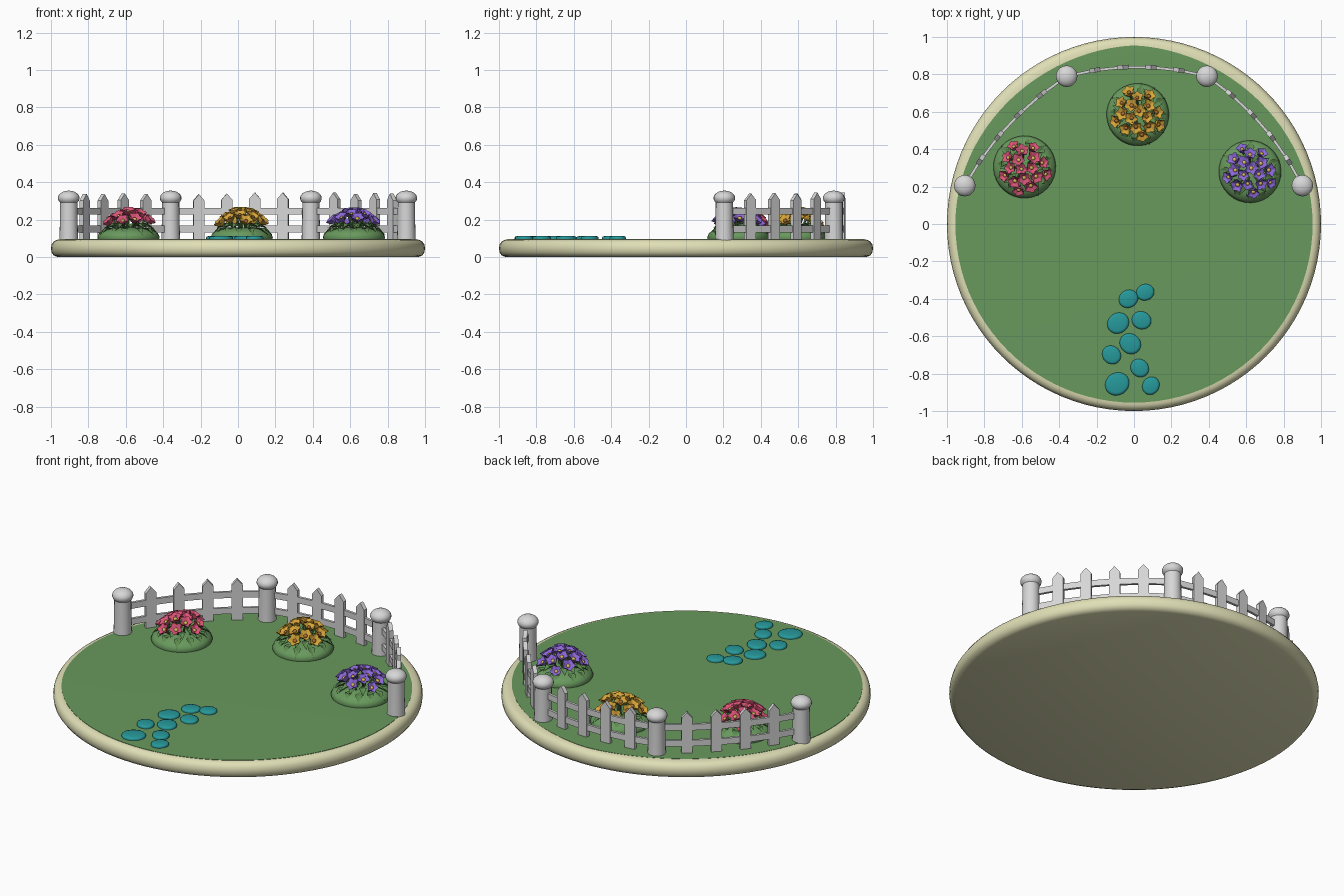
import bpy, bmesh, math, random
from mathutils import Matrix, Vector

random.seed(4)
cube = bpy.data.objects.get("Cube")
if cube:
    bpy.data.objects.remove(cube)


def material(name, r, g, b):
    m = bpy.data.materials.new(name)
    m.use_nodes = True
    m.diffuse_color = (r, g, b, 1)
    m.node_tree.nodes["Principled BSDF"].inputs["Base Color"].default_value = (r, g, b, 1)
    return m


GRASS = material("grass green", 0.14, 0.32, 0.11)
STONE = material("pale sandstone", 0.75, 0.74, 0.47)
WHITE = material("fence white", 0.68, 0.68, 0.68)
TEAL = material("teal stone", 0.02, 0.32, 0.33)
LEAF = material("leaf green", 0.11, 0.26, 0.08)
PINK = material("pink petal", 0.72, 0.09, 0.19)
YELLOW = material("golden petal", 0.68, 0.38, 0.04)
PURPLE = material("purple petal", 0.27, 0.14, 0.7)
GOLD = material("gold flower centre", 0.72, 0.5, 0.1)
RUST = material("rust flower centre", 0.42, 0.16, 0.03)
GROUND = 0.095


def finish(name, bm, mats, smooth=True, angle=40):
    bmesh.ops.recalc_face_normals(bm, faces=bm.faces)
    mesh = bpy.data.meshes.new(name)
    bm.to_mesh(mesh)
    bm.free()
    for m in mats:
        mesh.materials.append(m)
    ob = bpy.data.objects.new(name, mesh)
    bpy.context.collection.objects.link(ob)
    if smooth:
        bpy.ops.object.select_all(action='DESELECT')
        ob.select_set(True)
        bpy.context.view_layer.objects.active = ob
        bpy.ops.object.shade_smooth_by_angle(angle=math.radians(angle))
    return ob


def lathe(bm, profile, segments, matrix=Matrix(), radius=lambda a: 1.0, mat=0):
    """Closed solid turned from (radius, height) pairs, bottom to top."""
    rings = []
    for r, z in profile:
        ring = []
        for i in range(segments):
            a = math.tau * i / segments
            k = r * radius(a)
            ring.append(bm.verts.new(matrix @ Vector((k * math.cos(a), k * math.sin(a), z))))
        rings.append(ring)
    faces = [bm.faces.new(rings[0][::-1]), bm.faces.new(rings[-1])]
    for lo, hi in zip(rings, rings[1:]):
        for i in range(segments):
            j = (i + 1) % segments
            faces.append(bm.faces.new((lo[i], lo[j], hi[j], hi[i])))
    for f in faces:
        f.material_index = mat


def place(x, y, z=0.0, turn=0.0):
    return Matrix.Translation((x, y, z)) @ Matrix.Rotation(turn, 4, 'Z')


# Round slab with a softly rolled edge
bm = bmesh.new()
lathe(bm, [(0.965, 0), (0.985, 0.008), (0.997, 0.025), (1, 0.048), (0.996, 0.068),
           (0.985, 0.084), (0.968, 0.092), (0.94, 0.094)], 96)
finish("base_slab", bm, [STONE], angle=50)

# Lawn, a little narrower beside the back fence
bm = bmesh.new()


def lawn_edge(a):
    return 1 - 0.025 * max(0, math.sin(a)) * abs(math.sin(2 * a)) + random.uniform(-0.002, 0.002)


lathe(bm, [(0.955, 0.08), (0.955, GROUND), (0.9, GROUND + 0.001)], 96,
      radius=lambda a: 1 - 0.025 * max(0, math.sin(a)) * abs(math.sin(2 * a)))
finish("lawn", bm, [GRASS])

# Fence posts with rounded caps
posts = [Vector((-0.905, 0.205)), Vector((-0.36, 0.79)), Vector((0.39, 0.79)), Vector((0.9, 0.205))]
bm = bmesh.new()
for p in posts:
    lathe(bm, [(0.05, 0.085), (0.047, 0.2), (0.046, 0.3)], 20, place(p.x, p.y))
    cap = [(0.058 * math.cos(t), 0.315 + 0.04 * math.sin(t))
           for t in (math.radians(d) for d in range(-40, 90, 16))]
    lathe(bm, cap, 20, place(p.x, p.y))
finish("fence_posts", bm, [WHITE])


# Curved fence sections between the posts
def bow(a, b, t):
    d = b - a
    out = Vector((-d.y, d.x)).normalized()
    return a.lerp(b, t) + out * 0.05 * 4 * t * (1 - t)


def prism(bm, outline, depth, matrix):
    """Outline in local x,z, pulled through depth along local y."""
    f = bm.faces.new([bm.verts.new(matrix @ Vector((x, -depth / 2, z))) for x, z in outline])
    side = (matrix.to_3x3() @ Vector((0, 1, 0))) * depth
    new = bmesh.ops.extrude_face_region(bm, geom=[f])["geom"]
    bmesh.ops.translate(bm, vec=side, verts=[v for v in new if isinstance(v, bmesh.types.BMVert)])


pickets, rails = bmesh.new(), bmesh.new()
for a, b in zip(posts, posts[1:]):
    stops = [bow(a, b, i / 5) for i in range(6)]
    for i in range(1, 5):
        d = stops[i + 1] - stops[i - 1]
        w, h = 0.03, random.uniform(0.335, 0.347)
        prism(pickets, [(-w, 0.085), (w, 0.085), (w, h - 0.035), (0, h), (-w, h - 0.035)], 0.024,
              place(stops[i].x, stops[i].y, 0, math.atan2(d.y, d.x)))
    for s, e in zip(stops, stops[1:]):
        d, mid = e - s, (s + e) / 2
        for z in (0.15, 0.245):
            w, n = d.length / 2 + 0.003, 0.018
            prism(rails, [(-w, z - n), (w, z - n), (w, z + n), (-w, z + n)], 0.015,
                  place(mid.x, mid.y, 0, math.atan2(d.y, d.x)))
finish("fence_pickets", pickets, [WHITE], smooth=False)
finish("fence_rails", rails, [WHITE], smooth=False)

# Stepping stones
stones = [(-0.03, -0.4, 0.05), (0.06, -0.365, 0.046), (-0.085, -0.53, 0.057), (0.04, -0.515, 0.05),
          (-0.02, -0.64, 0.056), (-0.12, -0.7, 0.05), (0.03, -0.77, 0.049), (-0.09, -0.855, 0.063),
          (0.09, -0.865, 0.047)]
bm = bmesh.new()
for x, y, r in stones:
    squash = Matrix.Diagonal((1.06, 0.95, 1, 1))
    lathe(bm, [(r * 0.95, 0.085), (r, 0.102), (r * 0.93, 0.109), (r * 0.75, 0.112)], 20,
          place(x, y, 0, random.uniform(0, 3)) @ squash)
finish("stepping_stones", bm, [TEAL], angle=50)


# Flower beds: mound, leaves and cupped blooms
def leaf(bm, matrix, length, width):
    base, tip = Vector((0, 0, 0)), Vector((length, 0, -0.012))
    ridge = Vector((length * 0.5, 0, 0.008))
    under = Vector((length * 0.5, 0, -0.004))
    sides = [Vector((length * 0.5, s * width, 0.014)) for s in (-1, 1)]
    b, t, r, u, p, q = [bm.verts.new(matrix @ v) for v in (base, tip, ridge, under, *sides)]
    for f in ((b, p, r), (p, t, r), (b, r, q), (r, t, q), (b, u, p), (p, u, t), (b, q, u), (u, q, t)):
        bm.faces.new(f)


def bloom(bm, matrix, r):
    lobes = lambda a: 0.86 + 0.14 * math.cos(5 * a)
    cup = [(0.2, -0.6), (0.62, -0.35), (0.95, 0.15), (1.05, 0.38), (0.92, 0.34), (0.6, 0), (0.25, -0.1)]
    lathe(bm, [(x * r, z * r) for x, z in cup], 20, matrix, lobes)
    centre = [(0.3, -0.12), (0.3, 0.08), (0.15, 0.2)]
    lathe(bm, [(x * r, z * r) for x, z in centre], 8, matrix, mat=1)


def flower_bed(colour, x, y, petal, centre):
    at = place(x, y, 0, random.uniform(0, 6))
    bm = bmesh.new()
    lathe(bm, [(0.16, 0.088), (0.167, 0.105), (0.157, 0.128), (0.125, 0.147), (0.07, 0.158)], 32, at)
    finish(colour + "_bed_mound", bm, [GRASS], angle=60)

    leaves, stems, blooms = bmesh.new(), bmesh.new(), bmesh.new()
    for i in range(24):
        turn = Matrix.Rotation(math.tau * i / 24 + random.uniform(-0.1, 0.1), 4, 'Z')
        low = i % 2
        lift = Matrix.Translation((0.085 if low else 0.05, 0, 0.155 if low else 0.17))
        tilt = Matrix.Rotation(0.28 if low else 0.02, 4, 'Y')
        leaf(leaves, at @ turn @ lift @ tilt, random.uniform(0.075, 0.095), 0.021)
    count = 17
    for i in range(count):
        k = math.sqrt((i + 0.4) / count)
        turn = Matrix.Rotation(i * 2.4, 4, 'Z')
        lean = Matrix.Rotation(0.85 * k, 4, 'Y')
        z = 0.25 - 0.065 * k * k + random.uniform(-0.01, 0.008)
        head = at @ turn @ Matrix.Translation((0.13 * k, 0, z)) @ lean
        bloom(blooms, head, random.uniform(0.031, 0.037))
        lathe(stems, [(0.005, -0.1), (0.006, -0.015)], 6, head)
    finish(colour + "_bed_leaves", leaves, [LEAF], smooth=False)
    finish(colour + "_bed_stems", stems, [LEAF])
    finish(colour + "_bed_blooms", blooms, [petal, centre], angle=50)


flower_bed("pink", -0.585, 0.305, PINK, GOLD)
flower_bed("golden", 0.02, 0.585, YELLOW, RUST)
flower_bed("purple", 0.62, 0.28, PURPLE, GOLD)
